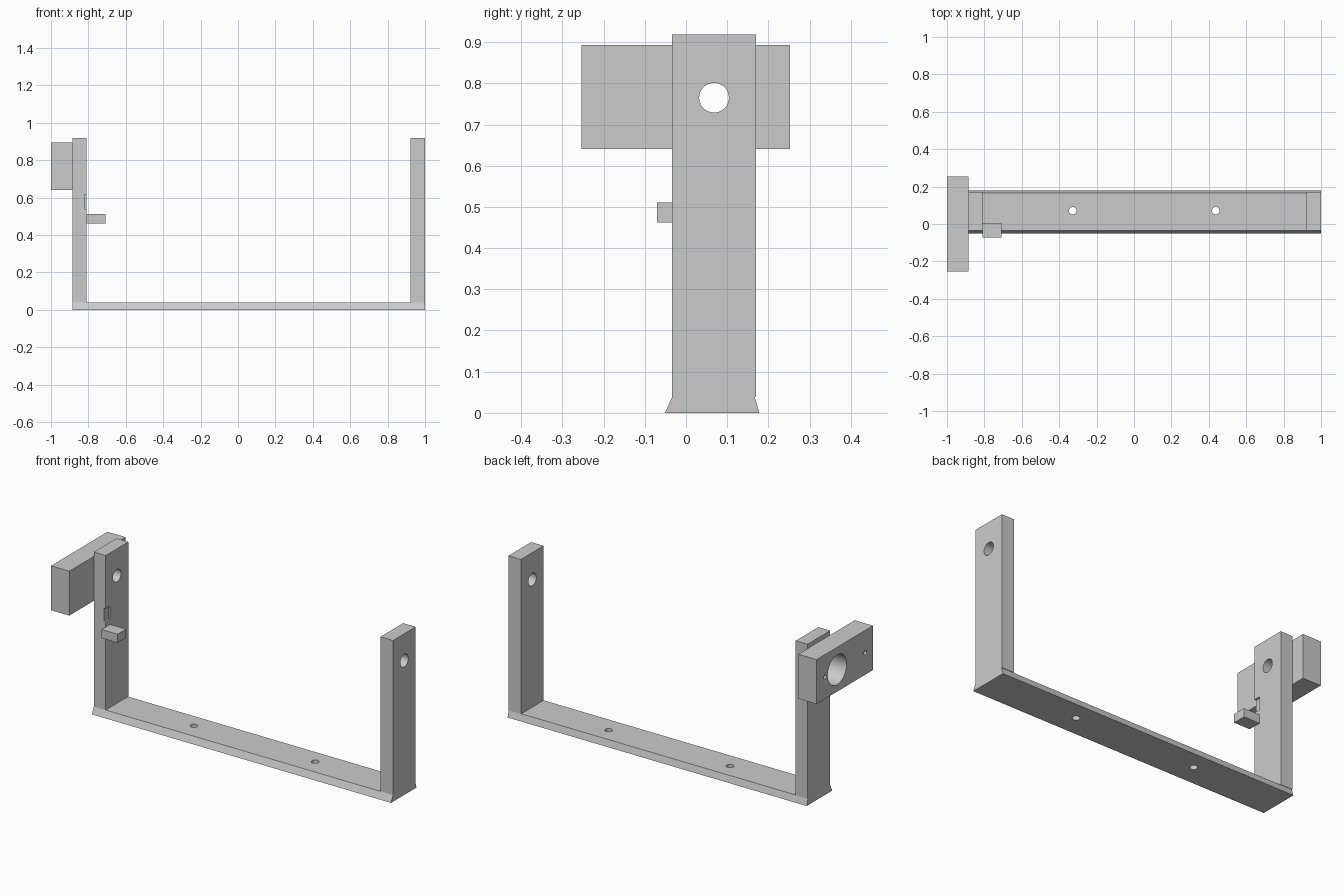
import bpy
import bmesh
from mathutils import Matrix, Vector

if "Cube" in bpy.data.objects:
    bpy.data.objects.remove(bpy.data.objects["Cube"], do_unlink=True)

grey = bpy.data.materials.new("plain grey")
grey.use_nodes = True
grey.diffuse_color = (0.6, 0.6, 0.6, 1)
grey.node_tree.nodes["Principled BSDF"].inputs["Base Color"].default_value = grey.diffuse_color


def make(name, bm):
    bmesh.ops.recalc_face_normals(bm, faces=bm.faces)
    mesh = bpy.data.meshes.new(name)
    bm.to_mesh(mesh)
    bm.free()
    mesh.materials.append(grey)
    obj = bpy.data.objects.new(name, mesh)
    bpy.context.collection.objects.link(obj)
    return obj


def box(name, low, high):
    low, high = Vector(low), Vector(high)
    bm = bmesh.new()
    place = Matrix.Translation((low + high) / 2) @ Matrix.Diagonal((*(high - low), 1))
    bmesh.ops.create_cube(bm, size=1, matrix=place)
    return make(name, bm)


def rod(axis, centre, radius, length):
    bm = bmesh.new()
    turn = Matrix.Rotation(1.5707963, 4, "Y") if axis == "X" else Matrix.Identity(4)
    bmesh.ops.create_cone(bm, cap_ends=True, segments=48, radius1=radius, radius2=radius,
                          depth=length, matrix=Matrix.Translation(centre) @ turn)
    return make("cutter", bm)


def cut(obj, *cutters):
    bpy.ops.object.select_all(action="DESELECT")
    bpy.context.view_layer.objects.active = obj
    obj.select_set(True)
    for cutter in cutters:
        cutter.hide_render = True
        mod = obj.modifiers.new("cut", "BOOLEAN")
        mod.operation = "DIFFERENCE"
        mod.solver = "EXACT"
        mod.object = cutter
        bpy.ops.object.modifier_apply(modifier=mod.name)
        bpy.data.objects.remove(cutter, do_unlink=True)
    bpy.ops.object.shade_smooth_by_angle()


LEFT, RIGHT = -0.885, 1.0      # ends of the rail
FRONT, BACK = -0.034, 0.17     # faces of the uprights
FLOOR, TOP = 0.038, 0.918
HOLE_Y, HOLE_Z = 0.068, 0.765  # shared axis of the pivot holes

# Base rail with sloping long sides
bm = bmesh.new()
section = [(-0.051, 0), (0.178, 0), (0.167, FLOOR), (FRONT, FLOOR)]
end = bm.faces.new([bm.verts.new((LEFT, y, z)) for y, z in section])
side = bmesh.ops.extrude_face_region(bm, geom=[end])["geom"]
bmesh.ops.translate(bm, vec=(RIGHT - LEFT, 0, 0),
                    verts=[v for v in side if isinstance(v, bmesh.types.BMVert)])
base = make("base_rail", bm)
cut(base, *[rod("Z", (x, 0.071, 0.02), 0.02, 0.2) for x in (-0.327, 0.437)])

# Two uprights with a pivot hole each, the slotted one carrying the block
for name, x0, x1 in (("slotted_upright", LEFT, -0.81), ("plain_upright", 0.921, RIGHT)):
    upright = box(name, (x0, FRONT, FLOOR), (x1, BACK, TOP))
    cutters = [rod("X", (x0, HOLE_Y, HOLE_Z), 0.036, 0.4)]
    if name == "slotted_upright":
        cutters.append(box("cutter", (-0.821, -0.08, 0.54), (-0.79, 0.006, 0.615)))
    cut(upright, *cutters)

# Small ledge under the slot
box("ledge", (-0.81, -0.071, 0.462), (-0.709, 0.006, 0.511))

# Bearing block with a wide bore and two blind screw holes
block = box("bearing_block", (-1, -0.254, 0.64), (LEFT, 0.253, 0.893))
cut(block, rod("X", (-0.94, HOLE_Y, HOLE_Z), 0.085, 0.4),
    *[rod("X", (-1, y, HOLE_Z), 0.012, 0.12) for y in (-0.185, 0.175)])
